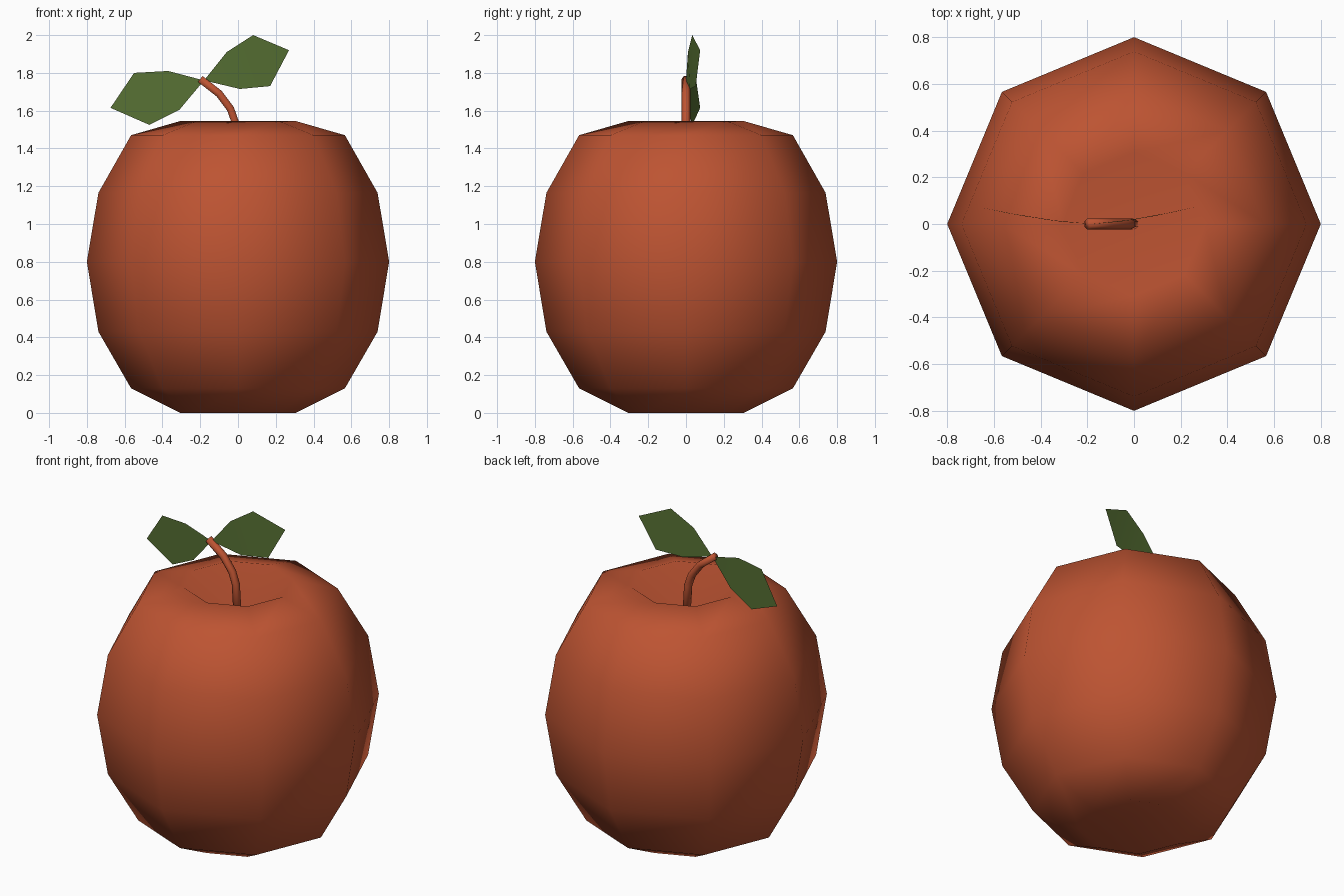
import bpy, bmesh, math
from mathutils import Vector

if "Cube" in bpy.data.objects:
    bpy.data.objects.remove(bpy.data.objects["Cube"])


def material(name, rgb):
    m = bpy.data.materials.new(name)
    m.diffuse_color = (*rgb, 1)
    m.use_nodes = True
    m.node_tree.nodes["Principled BSDF"].inputs["Base Color"].default_value = m.diffuse_color
    return m


RED = material("apple red", (0.51, 0.088, 0.032))
GREEN = material("leaf green", (0.095, 0.165, 0.034))


def finish(bm, name, mat, smooth=True, recalc=True):
    if recalc:
        bmesh.ops.recalc_face_normals(bm, faces=bm.faces)
    me = bpy.data.meshes.new(name)
    bm.to_mesh(me)
    bm.free()
    me.materials.append(mat)
    for p in me.polygons:
        p.use_smooth = smooth
    ob = bpy.data.objects.new(name, me)
    bpy.context.collection.objects.link(ob)
    return ob


def bridge(bm, rings):
    for a, b in zip(rings, rings[1:]):
        n = len(a)
        for i in range(n):
            j = (i + 1) % n
            bm.faces.new((a[i], a[j], b[j], b[i]))


def cap(bm, ring, tip):
    for i in range(len(ring)):
        bm.faces.new((ring[i], ring[(i + 1) % len(ring)], tip))


# Apple body: eight-sided lathe with a dimple at each pole
profile = [(0.306, 0.0), (0.566, 0.13), (0.739, 0.43), (0.8, 0.8),
           (0.739, 1.165), (0.566, 1.47), (0.306, 1.545)]
bm = bmesh.new()
rings = [[bm.verts.new((r * math.cos(i * math.pi / 4), r * math.sin(i * math.pi / 4), z))
          for i in range(8)] for r, z in profile]
bridge(bm, rings)
cap(bm, rings[0], bm.verts.new((0, 0, 0.08)))
cap(bm, rings[-1], bm.verts.new((0, 0, 1.32)))
finish(bm, "apple_body", RED)

# Stem: thin bent tube rising out of the dimple
path = [Vector(p) for p in [(0, 0, 1.3), (-0.015, 0, 1.54), (-0.04, 0, 1.61),
                            (-0.1, 0, 1.69), (-0.2, 0, 1.768)]]
bm = bmesh.new()
rings = []
side = Vector((0, 1, 0))
for k, p in enumerate(path):
    t = (path[min(k + 1, len(path) - 1)] - path[max(k - 1, 0)]).normalized()
    up = t.cross(side)
    rings.append([bm.verts.new(p + 0.023 * (side * math.cos(a) + up * math.sin(a)))
                  for a in (i * math.tau / 6 for i in range(6))])
bridge(bm, rings)
bm.faces.new(rings[0])
bm.faces.new(rings[-1])
finish(bm, "stem", RED)


# Leaves: thin single-sided sheets curling back away from the stem
def leaf(name, base, upper, tip, lower):
    bm = bmesh.new()

    def vert(p):
        d = abs(p[0] - base[0])
        return bm.verts.new((p[0], 0.075 * (d / abs(tip[0] - base[0])) ** 1.5, p[1]))

    b, e = vert(base), vert(tip)
    u, l = [vert(p) for p in upper], [vert(p) for p in lower]
    bm.faces.new((b, l[0], u[0]))
    bm.faces.new((u[0], l[0], l[1], u[1]))
    bm.faces.new((u[1], l[1], e))
    finish(bm, name, GREEN, recalc=False)


leaf("right_leaf", (-0.18, 1.76), [(-0.06, 1.91), (0.08, 2.0)], (0.27, 1.92),
     [(0.01, 1.715), (0.17, 1.73)])
# left leaf lists its lower edge first so that both leaves face the front
leaf("left_leaf", (-0.18, 1.76), [(-0.31, 1.605), (-0.47, 1.525)], (-0.675, 1.615),
     [(-0.37, 1.81), (-0.55, 1.80)])
